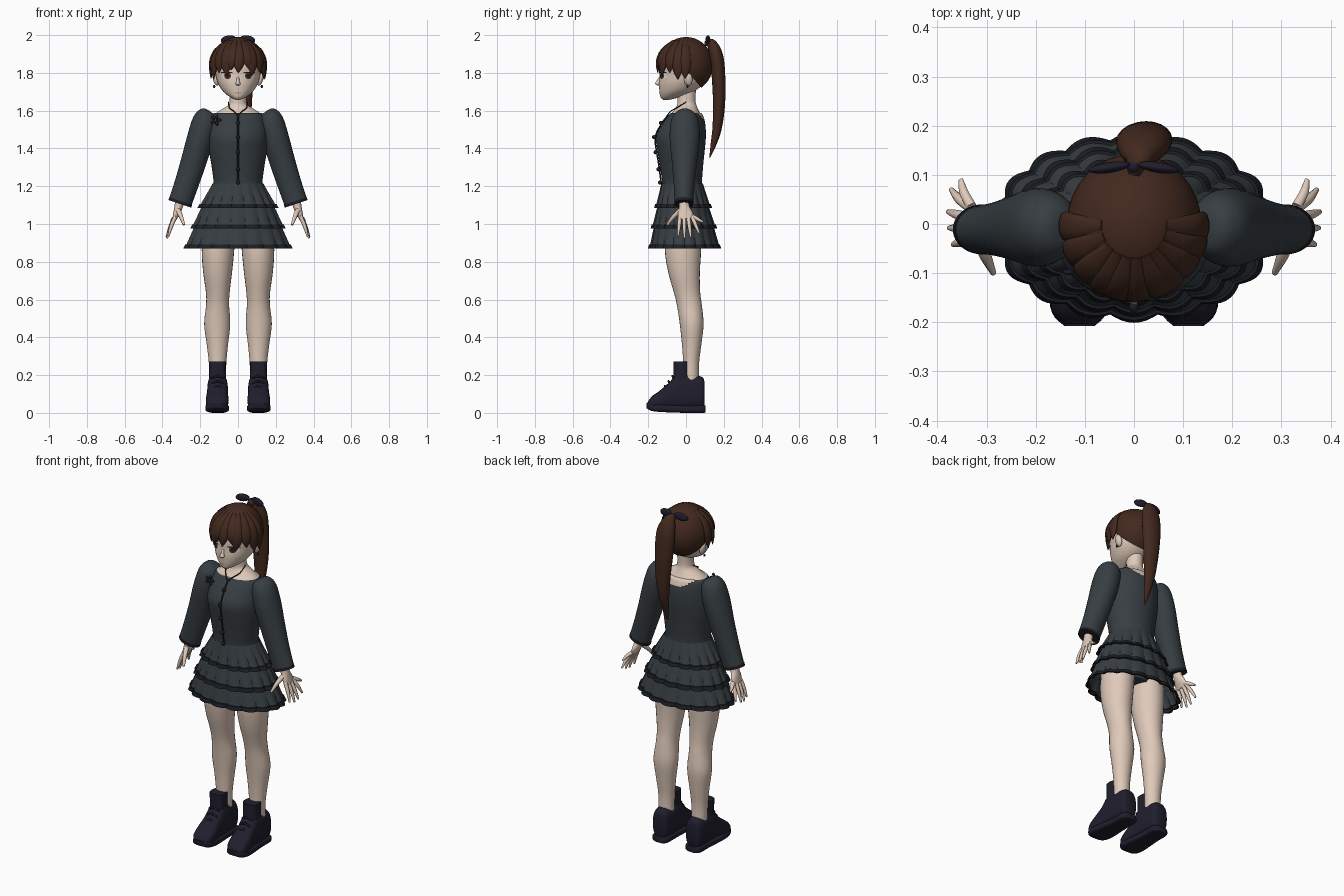
import bpy, bmesh, math
from mathutils import Vector, Matrix, Euler
from mathutils.bvhtree import BVHTree


def mat(name, r, g, b):
    m = bpy.data.materials.new(name)
    m.diffuse_color = (r, g, b, 1)
    return m


SKIN = mat("skin", 0.74, 0.59, 0.49)
CLOTH = mat("slate cloth", 0.038, 0.048, 0.055)
TRIM = mat("dark trim", 0.012, 0.013, 0.018)
HAIR = mat("brown hair", 0.055, 0.022, 0.013)
SHOE = mat("navy leather", 0.014, 0.013, 0.026)
WHITE = mat("eye white", 0.8, 0.74, 0.7)
IRIS = mat("eye brown", 0.07, 0.025, 0.015)
LIP = mat("lip", 0.5, 0.25, 0.22)


def finish(name, bm, mats, rule=None, angle=50):
    bmesh.ops.recalc_face_normals(bm, faces=bm.faces)
    if rule:
        for f in bm.faces:
            f.material_index = rule(f.calc_center_median())
    me = bpy.data.meshes.new(name)
    bm.to_mesh(me)
    bm.free()
    for m in mats:
        me.materials.append(m)
    me.shade_smooth()
    me.set_sharp_from_angle(angle=math.radians(angle))
    ob = bpy.data.objects.new(name, me)
    bpy.context.collection.objects.link(ob)
    return ob


def smooth(secs, k):
    """Catmull-Rom refinement of the section list."""
    out = []
    for i in range(len(secs) - 1):
        p0, p1, p2, p3 = (secs[max(0, min(len(secs) - 1, i + d))] for d in (-1, 0, 1, 2))
        for j in range(k):
            t = j / k
            out.append([0.5 * (2 * b + (c - a) * t + (2 * a - 5 * b + 4 * c - d) * t * t
                               + (3 * b - a - 3 * c + d) * t ** 3)
                        for a, b, c, d in zip(p0, p1, p2, p3)])
    return out + [list(secs[-1])]


def loft(name, secs, m, axis=None, n=24, p=2.0, k=4, rule=None, ref=None):
    """Sections (x, y, z, a, b); flat along an axis, or square to the path."""
    secs = smooth(secs, k)
    pts = [Vector(s[:3]) for s in secs]
    bm = bmesh.new()
    rings = []
    for i, s in enumerate(secs):
        if axis == 'z':
            u, v = Vector((1, 0, 0)), Vector((0, 1, 0))
        elif axis == 'y':
            u, v = Vector((1, 0, 0)), Vector((0, 0, 1))
        else:
            t = (pts[min(i + 1, len(pts) - 1)] - pts[max(i - 1, 0)]).normalized()
            w = pts[i] - ref if ref else Vector((0, 1, 0))
            u = t.cross(w).normalized()
            v = u.cross(t)
        ring = []
        for j in range(n):
            c, d = math.cos(j * math.tau / n), math.sin(j * math.tau / n)
            c, d = (math.copysign(abs(q) ** (2 / p), q) for q in (c, d))
            ring.append(bm.verts.new(pts[i] + u * c * max(s[3], .001) + v * d * max(s[4], .001)))
        rings.append(ring)
    for r, q in zip(rings, rings[1:]):
        for j in range(n):
            bm.faces.new((r[j], r[(j + 1) % n], q[(j + 1) % n], q[j]))
    bm.faces.new(rings[0])
    bm.faces.new(rings[-1])
    return finish(name, bm, m if isinstance(m, list) else [m], rule)


def ball(name, loc, scale, m, rot=(0, 0, 0), cut=None):
    bm = bmesh.new()
    bmesh.ops.create_uvsphere(bm, u_segments=32, v_segments=20, radius=1)
    bm.transform(Matrix.LocRotScale(Vector(loc), Euler(rot), Vector(scale)))
    if cut:
        g = bm.verts[:] + bm.edges[:] + bm.faces[:]
        r = bmesh.ops.bisect_plane(bm, geom=g, plane_co=cut[0], plane_no=cut[1], clear_inner=True)
        bmesh.ops.holes_fill(bm, edges=[e for e in bm.edges if e.is_boundary])
    return finish(name, bm, [m])


def fb(z, a, yf, yb):
    return (0, (yf + yb) / 2, z, a, (yb - yf) / 2)


def bvh(ob):
    return BVHTree.FromPolygons([v.co for v in ob.data.vertices], [p.vertices for p in ob.data.polygons])


def front_y(tree, x, z):
    hit = tree.ray_cast(Vector((x, -1, z)), Vector((0, 1, 0)))[0]
    return hit.y if hit else -0.1


# Head, neck and upper chest
head = loft("head", [fb(1.657, .012, -.122, -.09), fb(1.672, .042, -.135, -.03), fb(1.70, .078, -.14, .04),
                     fb(1.74, .104, -.143, .09), fb(1.78, .116, -.14, .11), fb(1.84, .124, -.138, .125),
                     fb(1.90, .112, -.12, .12), fb(1.95, .07, -.07, .07)], SKIN, 'z', 40)
loft("neck_and_chest", [fb(1.53, .125, -.09, .08), fb(1.58, .122, -.078, .076), fb(1.605, .09, -.06, .065),
                        fb(1.63, .052, -.047, .055), fb(1.66, .044, -.045, .05), fb(1.74, .044, -.04, .055)],
     SKIN, 'z', 32)
loft("nose", [(0, -.137, 1.78, .005, .004), (0, -.145, 1.755, .009, .012),
              (0, -.148, 1.742, .013, .016), (0, -.143, 1.732, .006, .006)], SKIN, 'z', 12)

# Eyes, lashes and mouth: thin discs laid on the face
tree = bvh(head)


def face_disc(name, x, z, a, b, m, off):
    bm = bmesh.new()
    mid = bm.verts.new((x, front_y(tree, x, z) - off, z))
    rings = [[bm.verts.new((x + a * r * math.cos(t), front_y(tree, x + a * r * math.cos(t), z + b * r * math.sin(t)) - off,
                            z + b * r * math.sin(t))) for t in [i * math.tau / 20 for i in range(20)]] for r in (.5, 1)]
    for i in range(20):
        j = (i + 1) % 20
        bm.faces.new((mid, rings[0][i], rings[0][j]))
        bm.faces.new((rings[0][i], rings[1][i], rings[1][j], rings[0][j]))
    finish(name, bm, [m])


for s in (-1, 1):
    face_disc("eye_white", s * .057, 1.784, .029, .018, WHITE, .002)
    face_disc("iris", s * .055, 1.785, .018, .018, IRIS, .004)
    face_disc("pupil", s * .055, 1.785, .008, .010, TRIM, .005)
    face_disc("lash", s * .059, 1.802, .032, .004, TRIM, .006)
    ball("ear", (s * .118, .012, 1.765), (.014, .022, .034), SKIN, (0, s * .25, 0))
    ball("earring", (s * .126, .008, 1.728), (.006, .006, .008), TRIM)
face_disc("mouth", 0, 1.694, .019, .003, LIP, .003)

# Hair cap (crown and back), fringe tufts, ponytail and bow
HC = Vector((0, 0, 1.843))
HR = Vector((.137, .143, .147))
ball("hair_back", HC, HR, HAIR, cut=((0, 0, 1.815), (0, 1.15, 1)))
ball("hair_crown", HC, HR, HAIR, cut=((0, 0, 1.862), (0, 0, 1)))
tips = [(-88, 1.77), (-68, 1.765), (-48, 1.80), (-30, 1.785), (-13, 1.815),
        (4, 1.80), (20, 1.82), (36, 1.785), (53, 1.80), (70, 1.765), (88, 1.77)]
for ang, tip in tips:
    az = math.radians(ang)
    secs = []
    for i, (w, d) in enumerate([(.010, .003), (.024, .009), (.030, .013), (.027, .012), (.002, .002)]):
        z = 1.972 + (tip - 1.972) * (i / 4)
        f = math.sqrt(max(.05, 1 - ((max(z, 1.83) - HC.z) / HR.z) ** 2)) * (1.0 + .012 * i)
        turn = az + .08 * math.sin(ang) * i / 4
        secs.append((HR.x * f * math.sin(turn), -HR.y * f * math.cos(turn), z, w, d))
    loft("fringe_tuft", secs, HAIR, n=10, ref=HC)
loft("ponytail", [(0, .10, 1.955, .012, .012), (.008, .135, 1.953, .032, .026), (.018, .160, 1.89, .054, .036),
                  (.022, .172, 1.78, .056, .036), (.028, .175, 1.64, .046, .032), (.03, .165, 1.51, .032, .025),
                  (.03, .145, 1.42, .018, .015), (.03, .125, 1.35, .002, .002)], HAIR, n=20, k=6)
for s in (-1, 1):
    ball("bow_loop", (s * .05, .115, 1.976), (.042, .011, .022), SHOE, (0, s * .15, s * -.15))
ball("bow_knot", (0, .118, 1.968), (.014, .014, .014), SHOE)

# Bodice with a scooped back neckline
bodice = loft("bodice", [fb(1.14, .150, -.135, .095), fb(1.21, .130, -.126, .085), fb(1.30, .139, -.137, .090),
                         fb(1.38, .152, -.150, .098), fb(1.46, .156, -.158, .105), fb(1.53, .148, -.125, .102),
                         fb(1.575, .138, -.092, .09), fb(1.588, .125, -.082, .08)], [CLOTH, SKIN], 'z', 48, k=6,
              rule=lambda c: int(c.y > 0 and c.z > 1.545 + 5 * c.x ** 2 or c.z > 1.5875))
loft("hips", [fb(.93, .09, -.07, .06), fb(.98, .15, -.10, .085), fb(1.06, .16, -.11, .09),
              fb(1.18, .12, -.10, .07)], CLOTH, 'z', 32)

# Button cord, buttons, necklace and flower brooch
tree = bvh(bodice)
cord = [(0, front_y(tree, 0, z) - .005, z, .004, .004) for z in (1.57, 1.53, 1.46, 1.38, 1.30, 1.21)]
loft("button_cord", cord, TRIM, n=8, ref=Vector((0, 1, 1.4)))
for z in (1.535, 1.46, 1.38, 1.29, 1.22):
    ball("button", (0, front_y(tree, 0, z) - .010, z), (.010, .012, .011), TRIM)
for s in (-1, 1):
    loft("necklace", [(s * .05, .0, 1.645, .003, .003), (s * .045, -.05, 1.615, .003, .003),
                      (s * .02, -.083, 1.595, .003, .003), (0, -.10, 1.572, .003, .003)], TRIM, n=6)
for i in range(5):
    t = i * math.tau / 5
    x, z = -.118 + .018 * math.cos(t), 1.55 + .018 * math.sin(t)
    ball("brooch_petal", (x, -.098, z), (.013, .006, .008), TRIM, (0, -t, 0))

# Three pleated skirt tiers, each with a dark hem band
def tier(name, top, bottom):
    bm = bmesh.new()
    n = 144
    rings = []
    for t, out in [(0, 0), (.3, 0), (.6, 0), (.84, 0), (.845, .006), (1, .007), (1.001, -.004)]:
        z, a, yf, yb = (p + (q - p) * t for p, q in zip(top, bottom))
        ring = []
        for j in range(n):
            th = j * math.tau / n
            r = out - .010 * t + .014 * t * abs(math.sin(9 * th))
            ring.append(bm.verts.new(((a + r) * math.cos(th), (yf + yb) / 2 + ((yb - yf) / 2 + r) * math.sin(th), z)))
        rings.append(ring)
    for i, (r, q) in enumerate(zip(rings, rings[1:])):
        for j in range(n):
            f = bm.faces.new((r[j], r[(j + 1) % n], q[(j + 1) % n], q[j]))
            f.material_index = int(i >= 3)
    finish(name, bm, [CLOTH, TRIM], angle=25)


tier("skirt_top_tier", (1.215, .134, -.13, .089), (1.085, .208, -.158, .128))
tier("skirt_middle_tier", (1.12, .180, -.145, .112), (.975, .246, -.177, .155))
tier("skirt_bottom_tier", (1.01, .222, -.165, .140), (.87, .282, -.190, .176))

for s in (-1, 1):
    # Puffed sleeve and cuff
    loft("sleeve", [(s * .158, -.006, 1.603, .012, .012), (s * .163, -.006, 1.592, .042, .046),
                    (s * .175, -.006, 1.55, .064, .072), (s * .198, -.007, 1.46, .070, .080),
                    (s * .232, -.008, 1.34, .068, .068), (s * .270, -.01, 1.22, .064, .056),
                    (s * .306, -.011, 1.115, .062, .049)], CLOTH, n=32)
    loft("cuff", [(s * .303, -.011, 1.122, .064, .051), (s * .308, -.011, 1.107, .064, .051)], TRIM, n=32, k=1)
    # Hand with spread fingers
    loft("palm", [(s * .305, -.011, 1.13, .026, .026), (s * .315, -.009, 1.09, .022, .028),
                  (s * .326, -.004, 1.055, .017, .040), (s * .337, .0, 1.025, .011, .040)], SKIN, n=16)
    for y0, tip in [(-.032, (.368, -.042, .935)), (-.010, (.376, -.008, .925)), (.012, (.378, .025, .93)),
                    (.032, (.372, .070, .95)), (.036, (.352, .090, 1.01))]:
        x0, z0 = .331, 1.04
        loft("finger", [(s * x0, y0, z0, .011, .011), (s * ((x0 + tip[0]) / 2 + .004), (y0 + tip[1]) / 2, (z0 + tip[2]) / 2, .010, .010),
                        (s * tip[0], tip[1], tip[2], .005, .005)], SKIN, n=8, ref=Vector((0, 0, 1)))
    loft("thumb", [(s * .318, -.025, 1.075, .014, .014), (s * .302, -.065, 1.04, .012, .012),
                   (s * .286, -.10, .995, .006, .006)], SKIN, n=8, ref=Vector((0, 0, 1)))
    # Leg
    loft("leg", [(s * .098, -.012, 1.02, .088, .095), (s * .106, -.016, .86, .086, .096),
                 (s * .108, -.010, .74, .076, .083), (s * .107, .005, .64, .063, .070),
                 (s * .108, .018, .57, .061, .066), (s * .110, .030, .47, .069, .063),
                 (s * .109, .030, .36, .056, .051), (s * .108, .027, .26, .046, .042),
                 (s * .108, .027, .16, .044, .042)], SKIN, 'z', 28)
    # Ankle boot: upper, sole, shaft and laces
    loft("boot_upper", [(s * .108, .098, .10, .035, .065), (s * .108, .085, .105, .048, .085),
                        (s * .108, .03, .11, .054, .093), (s * .108, -.04, .112, .055, .097),
                        (s * .109, -.09, .088, .056, .072), (s * .110, -.14, .065, .060, .052),
                        (s * .111, -.18, .050, .055, .038), (s * .111, -.203, .04, .032, .018)],
         SHOE, 'y', 24, 2.6)
    loft("boot_sole", [(s * .108, .104, .02, .030, .018), (s * .108, .085, .02, .050, .02),
                       (s * .108, .0, .02, .052, .02), (s * .110, -.12, .024, .063, .02),
                       (s * .111, -.18, .030, .056, .02), (s * .111, -.208, .038, .030, .014)],
         SHOE, 'y', 24, 4)
    loft("boot_shaft", [(s * .109, -.022, .14, .046, .046), (s * .109, -.024, .20, .044, .042),
                        (s * .109, -.025, .272, .045, .041)], SHOE, 'z', 28, 3)
    for y, z in [(-.068, .195), (-.088, .168), (-.108, .142)]:
        loft("boot_lace", [(s * .108 - .032, y, z - .012, .005, .005), (s * .108, y - .004, z, .006, .006),
                           (s * .108 + .032, y, z - .012, .005, .005)], TRIM, n=8)
